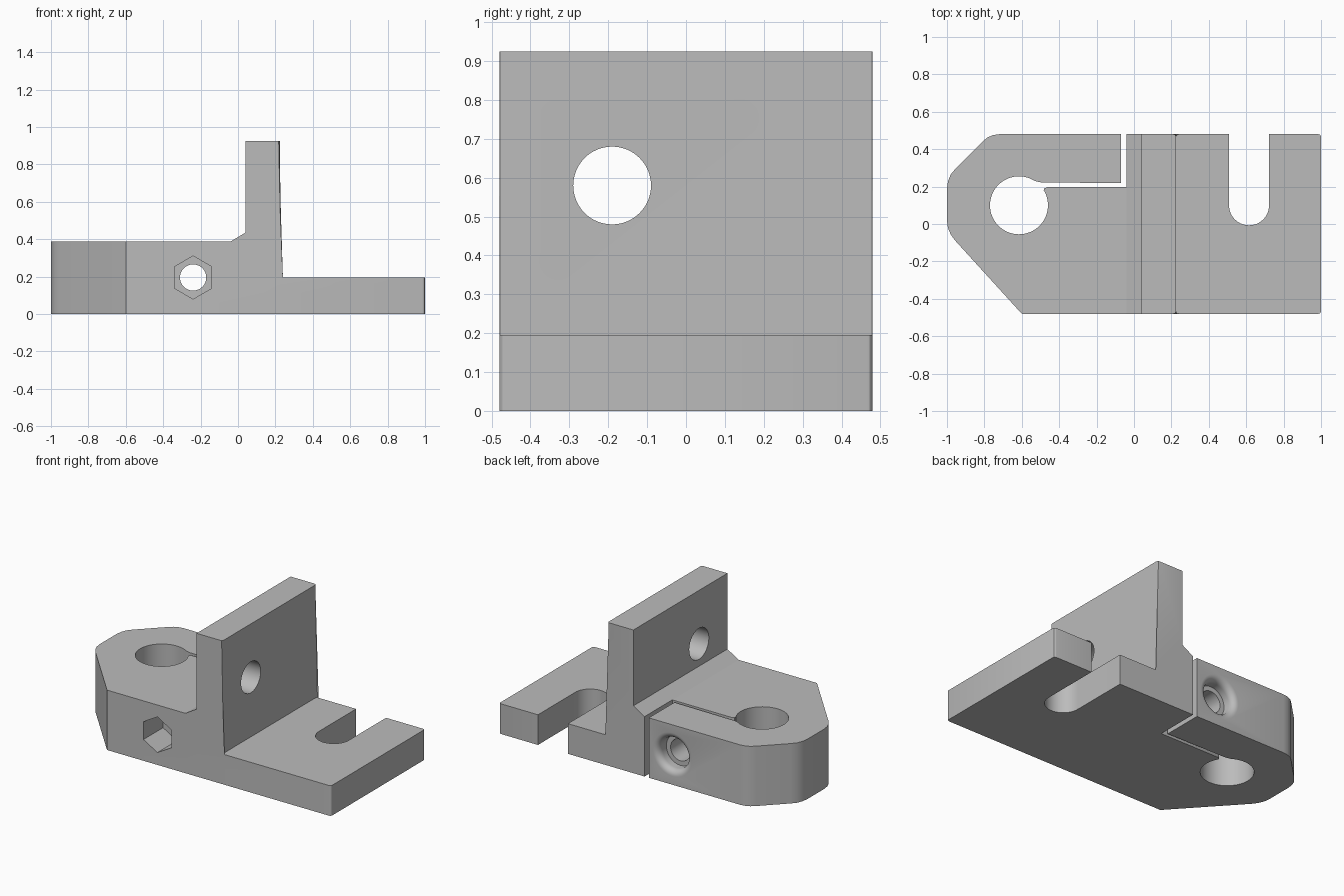
import bpy, bmesh
from math import pi, sin, cos
from mathutils import Matrix

if "Cube" in bpy.data.objects:
    bpy.data.objects.remove(bpy.data.objects["Cube"], do_unlink=True)

grey = bpy.data.materials.new("plain_grey")
grey.use_nodes = True
tone = (0.5, 0.5, 0.5, 1)
grey.diffuse_color = tone
grey.node_tree.nodes["Principled BSDF"].inputs["Base Color"].default_value = tone


def make_object(name, bm):
    bmesh.ops.recalc_face_normals(bm, faces=bm.faces)
    mesh = bpy.data.meshes.new(name)
    bm.to_mesh(mesh)
    bm.free()
    mesh.materials.append(grey)
    obj = bpy.data.objects.new(name, mesh)
    bpy.context.collection.objects.link(obj)
    return obj


def prism(points, low, high, place):
    """Extrude a closed outline from low to high; place maps (u, v, w) to x, y, z."""
    bm = bmesh.new()
    ends = [[bm.verts.new(place(u, v, w)) for u, v in points] for w in (low, high)]
    for end in ends:
        bm.faces.new(end)
    for i in range(len(points)):
        j = (i + 1) % len(points)
        bm.faces.new((ends[0][i], ends[0][j], ends[1][j], ends[1][i]))
    return bm


def turned(rings, centre, axis, sides=64):
    """Solid of revolution from (radius, position) rings along an axis."""
    bm = bmesh.new()
    loops = [[bm.verts.new((r * cos(2 * pi * k / sides), r * sin(2 * pi * k / sides), h))
              for k in range(sides)] for r, h in rings]
    bm.faces.new(loops[0])
    bm.faces.new(loops[-1])
    for a, b in zip(loops, loops[1:]):
        for k in range(sides):
            n = (k + 1) % sides
            bm.faces.new((a[k], a[n], b[n], b[k]))
    turn = {"x": Matrix.Rotation(pi / 2, 4, "Y"),
            "y": Matrix.Rotation(-pi / 2, 4, "X"),
            "z": Matrix.Identity(4)}[axis]
    bmesh.ops.transform(bm, matrix=Matrix.Translation(centre) @ turn, verts=bm.verts)
    return bm


def upright(u, v, w):
    return (u, v, w)


# Bracket body: side profile extruded across the depth
profile = [(-1, 0), (1, 0), (1, .195), (.225, .195), (.225, .925),
           (.04, .925), (.04, .435), (-.04, .387), (-1, .387)]
bm = prism(profile, -.48, .48, lambda u, v, w: (u, w, v))

# Softened vertical edges on the wall and the plate end
edges = [e for e in bm.edges
         if abs(e.verts[0].co.z - e.verts[1].co.z) > .1
         and any(all(abs(v.co.x - x) < .001 for v in e.verts) for x in (.225, 1))]
bmesh.ops.bevel(bm, geom=edges, offset=.015, offset_type='OFFSET',
                segments=3, profile=.5, affect='EDGES')
body = make_object("clamp_bracket", bm)

# Sloped and rounded corners of the clamp end
front_corner = [(-1.1, -.6), (-.6, -.6), (-.6, -.48), (-.955, -.09),
                (-.98, -.056), (-.995, -.02), (-1, .02), (-1.1, .02)]
back_corner = [(-1.1, .19), (-1, .19), (-.994, .23), (-.98, .265), (-.955, .295),
               (-.81, .44), (-.785, .462), (-.755, .475), (-.72, .48),
               (-.72, .6), (-1.1, .6)]

# Thin split running from the bore to the back
split = [(-.6, .1), (-.6, .24), (-.53, .23), (-.5, .223), (-.07, .218), (-.07, .6),
         (-.04, .6), (-.04, .197), (-.465, .197), (-.48, .19), (-.484, .176), (-.5, .1)]

# Open round-ended slot in the plate
slot = [(.615 + .107 * cos(pi + pi * k / 32), .1 + .107 * sin(pi + pi * k / 32))
        for k in range(33)] + [(.722, .6), (.508, .6)]

cutters = [prism(p, -.1, .6, upright) for p in (front_corner, back_corner, split, slot)]

# Shaft bore and wall hole
cutters.append(turned([(.155, -.1), (.155, .6)], (-.615, .1, 0), "z"))
cutters.append(turned([(.1, -.2), (.1, .5)], (0, -.19, .58), "x"))

# Clamp screw hole with a flared recess at the back
flare = [(.1 + .04 * (1 - cos(pi * k / 12)), .44 + .04 * sin(pi * k / 12))
         for k in range(7)]
cutters.append(turned([(.07, -.6), (.07, .4), (.1, .4)] + flare + [(.14, .6)],
                      (-.24, 0, .195), "y"))

# Hexagonal nut pocket at the front, one corner upward
nut = turned([(.115, -.6), (.115, -.28)], (0, 0, 0), "y", 6)
bmesh.ops.transform(nut, verts=nut.verts,
                    matrix=Matrix.Translation((-.24, 0, .195)) @ Matrix.Rotation(pi / 6, 4, "Y"))
cutters.append(nut)

# Cut everything out of the body
bpy.context.view_layer.objects.active = body
for shape in cutters:
    cutter = make_object("cutter", shape)
    cutter.hide_render = True
    mod = body.modifiers.new("cut", 'BOOLEAN')
    mod.operation = 'DIFFERENCE'
    mod.solver = 'EXACT'
    mod.object = cutter
    bpy.ops.object.modifier_apply(modifier=mod.name)
    bpy.data.objects.remove(cutter, do_unlink=True)

bpy.ops.object.select_all(action='DESELECT')
body.select_set(True)
bpy.ops.object.shade_smooth_by_angle()
